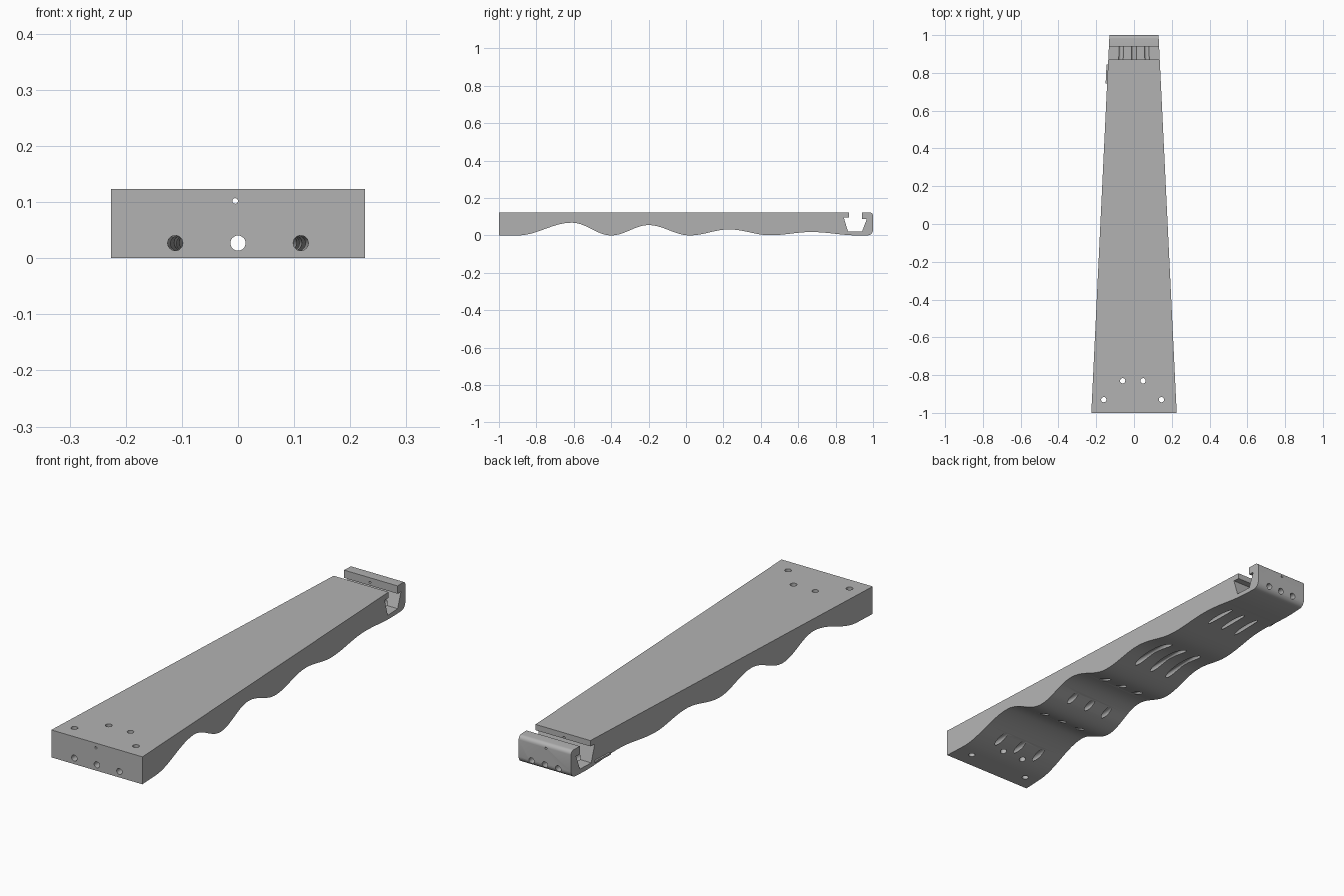
import bpy, bmesh, math
from mathutils import Vector

cube = bpy.data.objects.get("Cube")
if cube:
    bpy.data.objects.remove(cube, do_unlink=True)

HEIGHT = 0.123

grey = bpy.data.materials.new("plain grey")
grey.use_nodes = True
colour = (0.45, 0.45, 0.45, 1)
grey.diffuse_color = colour
grey.node_tree.nodes["Principled BSDF"].inputs["Base Color"].default_value = colour


def half_width(y):
    return 0.178 - 0.048 * y


def new_object(name, bm):
    bmesh.ops.recalc_face_normals(bm, faces=bm.faces)
    mesh = bpy.data.meshes.new(name)
    bm.to_mesh(mesh)
    bm.free()
    mesh.materials.append(grey)
    obj = bpy.data.objects.new(name, mesh)
    bpy.context.collection.objects.link(obj)
    return obj


def tapered_extrusion(name, profile):
    """Side profile (y, z) stretched across the tapering width."""
    bm = bmesh.new()
    left = [bm.verts.new((half_width(y), y, z)) for y, z in profile]
    right = [bm.verts.new((-half_width(y), y, z)) for y, z in profile]
    bm.faces.new(left)
    bm.faces.new(right[::-1])
    n = len(profile)
    for i in range(n):
        j = (i + 1) % n
        bm.faces.new((left[i], right[i], right[j], left[j]))
    return new_object(name, bm)


def corner(y, z, r, start):
    """Quarter circle, anticlockwise from the start angle."""
    return [(y + r * math.cos(a), z + r * math.sin(a))
            for a in (math.radians(start + 15 * k) for k in range(7))]


# Scalloped underside: alternate low and high points joined by cosine curves
waves = [(-0.9, 0), (-0.61, 0.068), (-0.4, 0), (-0.2, 0.055), (0.02, 0),
         (0.23, 0.032), (0.45, 0.001), (0.67, 0.018), (0.92, 0)]
profile = [(-1, HEIGHT), (-1, 0)]
STEPS = 14
for (y0, z0), (y1, z1) in zip(waves, waves[1:]):
    for k in range(STEPS):
        t = k / STEPS
        profile.append((y0 + (y1 - y0) * t,
                        z0 + (z1 - z0) * (1 - math.cos(math.pi * t)) / 2))
profile.append(waves[-1])

# Rounded hooked end and the keyed slot in front of it
profile += corner(0.97, 0.03, 0.03, 270)
profile += corner(0.982, HEIGHT - 0.018, 0.018, 0)
profile += [(0.941, HEIGHT), (0.941, 0.088), (0.967, 0.088), (0.941, 0.021),
            (0.866, 0.021), (0.843, 0.097), (0.872, 0.097), (0.872, HEIGHT)]
body = tapered_extrusion("tapered_body", profile)


def drill(start, end, radius):
    """Cut a round hole along a line."""
    a, b = Vector(start), Vector(end)
    bm = bmesh.new()
    bmesh.ops.create_cone(bm, cap_ends=True, segments=24, radius1=radius,
                          radius2=radius, depth=(b - a).length)
    turn = (b - a).to_track_quat('Z', 'Y').to_matrix()
    bmesh.ops.rotate(bm, verts=bm.verts, matrix=turn)
    bmesh.ops.translate(bm, verts=bm.verts, vec=(a + b) / 2)
    cutter = new_object("drill_cutter", bm)
    cutter.hide_render = True
    mod = body.modifiers.new("hole", 'BOOLEAN')
    mod.operation = 'DIFFERENCE'
    mod.solver = 'EXACT'
    mod.object = cutter
    bpy.ops.object.modifier_apply(modifier=mod.name)
    bpy.data.objects.remove(cutter, do_unlink=True)


bpy.ops.object.select_all(action='DESELECT')
bpy.context.view_layer.objects.active = body
body.select_set(True)

# Long bores running the whole length, the outer two following the taper
for side in (-1, 0, 1):
    drill((side * 0.113, -1.05, 0.027), (side * 0.065, 1.05, 0.027), 0.0135)
drill((-0.005, -1.05, 0.102), (-0.005, 1.05, 0.102), 0.005)

# Mounting holes through the wide end
for x, y in ((-0.16, -0.93), (0.145, -0.93), (-0.06, -0.83), (0.048, -0.83)):
    drill((x, y, -0.1), (x, y, 0.2), 0.014)

bpy.ops.object.shade_smooth_by_angle(angle=math.radians(30))

# Thin raised sliver low on the right flank
bm = bmesh.new()
bmesh.ops.create_cube(bm, size=1)
for v in bm.verts:
    y = 0.795 + v.co.y * 0.1
    v.co = (-half_width(y) - 0.002 + v.co.x * 0.012, y, 0.02 + v.co.z * 0.008)
new_object("flank_sliver", bm)
